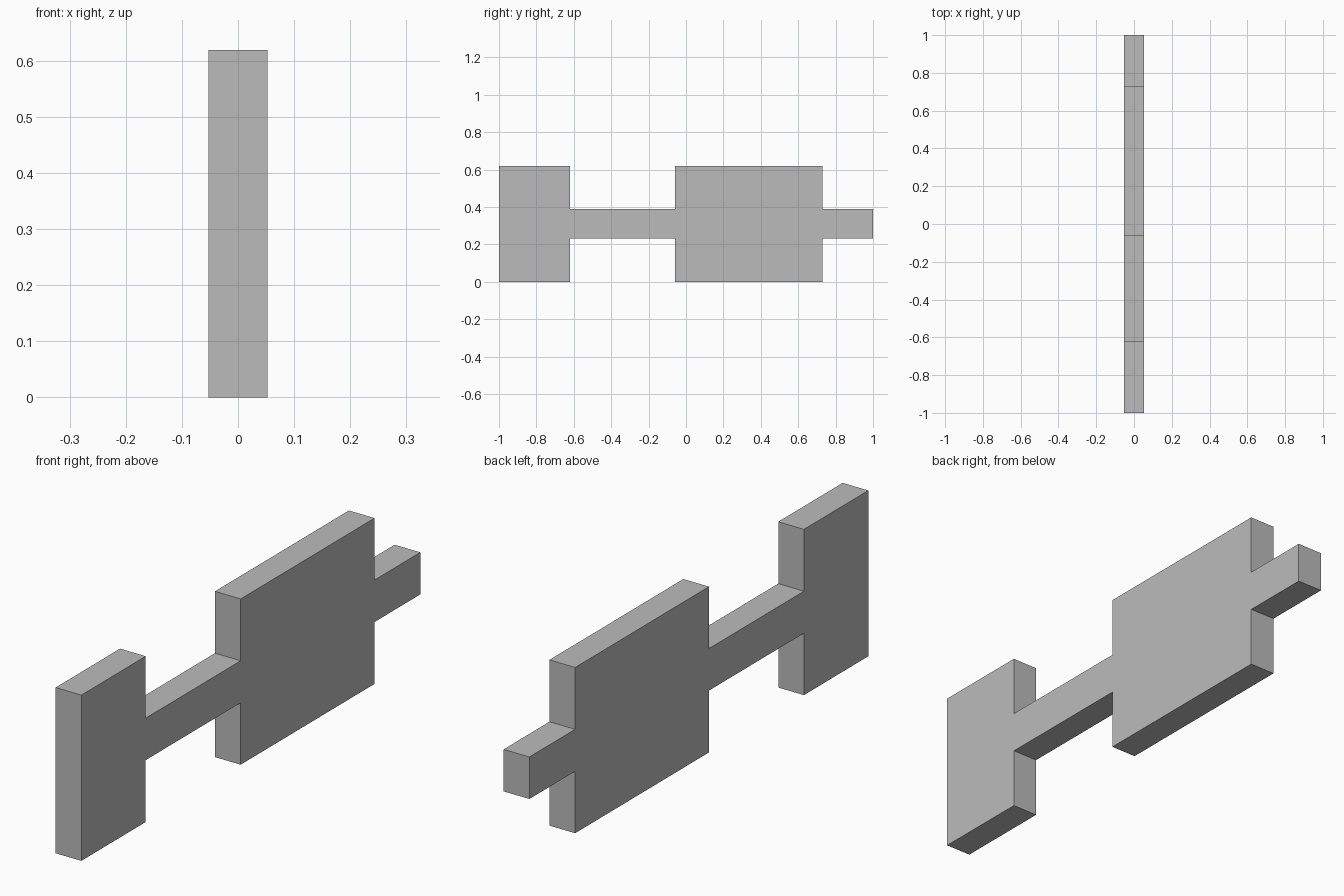
import bpy
import bmesh

cube = bpy.data.objects.get("Cube")
if cube:
    bpy.data.objects.remove(cube, do_unlink=True)

HALF_WIDTH = 0.053
MIDDLE = 0.3095   # height of the bar's centre line
TALL = 0.3095     # half height of the plates
THIN = 0.0785     # half height of the bar

# Plain grey surface
grey = bpy.data.materials.new("plain_grey")
grey.use_nodes = True
colour = (0.5, 0.5, 0.5, 1)
grey.diffuse_color = colour
grey.node_tree.nodes["Principled BSDF"].inputs["Base Color"].default_value = colour

# Upper half of the stepped outline, front to back: (y, half height)
steps = [(-1, TALL), (-0.62, TALL), (-0.62, THIN), (-0.06, THIN),
         (-0.06, TALL), (0.73, TALL), (0.73, THIN), (1, THIN)]
outline = [(y, MIDDLE + h) for y, h in steps]
outline += [(y, MIDDLE - h) for y, h in reversed(steps)]

# Extrude the mirrored outline sideways into one solid
bm = bmesh.new()
side = bm.faces.new([bm.verts.new((-HALF_WIDTH, y, z)) for y, z in outline])
result = bmesh.ops.extrude_face_region(bm, geom=[side], use_keep_orig=True)
moved = [v for v in result["geom"] if isinstance(v, bmesh.types.BMVert)]
bmesh.ops.translate(bm, verts=moved, vec=(2 * HALF_WIDTH, 0, 0))
bmesh.ops.recalc_face_normals(bm, faces=bm.faces)

mesh = bpy.data.meshes.new("stepped_plate_bar")
bm.to_mesh(mesh)
bm.free()
mesh.materials.append(grey)
bar = bpy.data.objects.new("stepped_plate_bar", mesh)
bpy.context.collection.objects.link(bar)
